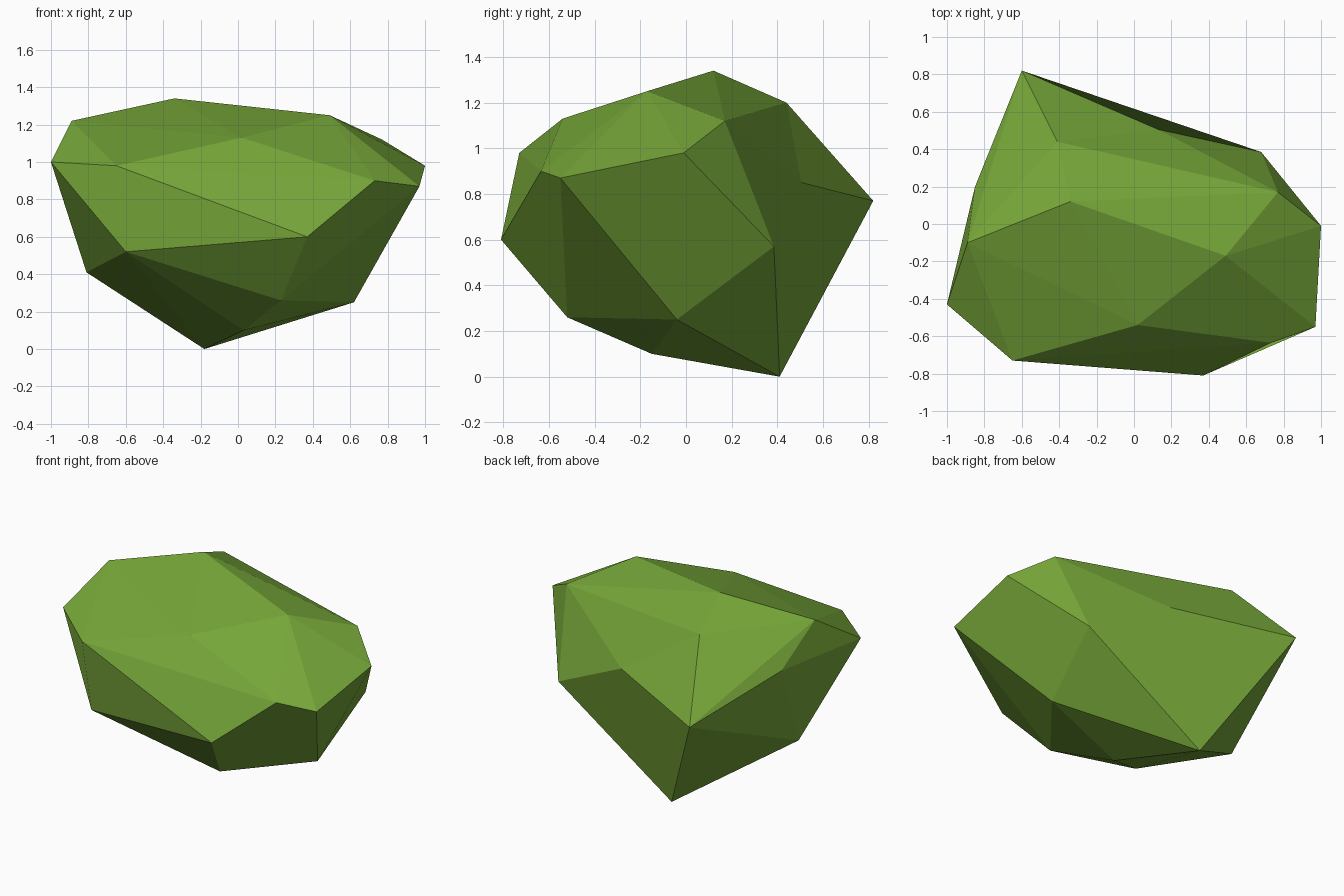
import bpy
import bmesh

default_cube = bpy.data.objects.get("Cube")
if default_cube:
    bpy.data.objects.remove(default_cube, do_unlink=True)


def make_material(name, colour):
    material = bpy.data.materials.new(name)
    material.use_nodes = True
    material.diffuse_color = colour
    shader = material.node_tree.nodes["Principled BSDF"]
    shader.inputs["Base Color"].default_value = colour
    shader.inputs["Roughness"].default_value = 1
    return material


# Corner points of the faceted clump, each with a letter
corners = {
    # upper left side and crown
    "A": (-1, -.43, 1), "B": (-.89, -.1, 1.22), "C": (-.34, .12, 1.34),
    "D": (.49, -.17, 1.25), "E": (.77, .17, 1.12), "U": (-.41, .44, 1.2),
    # front and side rim
    "F": (1, -.01, .98), "G": (.97, -.55, .87), "H": (.73, -.635, .9),
    "I": (.37, -.81, .6), "J": (-.65, -.73, .98), "K": (.02, -.54, 1.13),
    # underside
    "L": (-.6, -.7, .52), "M": (-.81, -.04, .41), "N": (-.18, .41, 0),
    "O": (.62, -.04, .25), "P": (.23, -.52, .26), "Q": (.03, -.15, .1),
    # back
    "R": (-.6, .82, .77), "S": (.68, .385, .57), "T": (.13, .505, .85),
    "V": (-.85, .2, .98),
}

bm = bmesh.new()
vert = {letter: bm.verts.new(point) for letter, point in corners.items()}

# Wrap the body in a hull; the shallow back dent T is worked in afterwards
hull_points = [v for letter, v in vert.items() if letter != "T"]
bmesh.ops.convex_hull(bm, input=hull_points)


def rebuild_patch(patch, new_faces):
    """Replace the faces lying wholly within a patch of corners."""
    inside = {vert[letter] for letter in patch}
    old_faces = [f for f in bm.faces if set(f.verts) <= inside]
    bmesh.ops.delete(bm, geom=old_faces, context="FACES")
    for outline in new_faces.split():
        bm.faces.new([vert[letter] for letter in outline])


# Broad four-sided facets, and the dented back
for quad in ("JALI", "FGOS", "IPGH"):
    rebuild_patch(quad, quad)
rebuild_patch("RSEUNT", "UTR UET TES RTSN")

bmesh.ops.recalc_face_normals(bm, faces=bm.faces[:])
for face in bm.faces:
    face.smooth = False

mesh = bpy.data.meshes.new("leafy_bush")
bm.to_mesh(mesh)
bm.free()
mesh.materials.append(make_material("leaf green", (.18, .38, .04, 1)))
bush = bpy.data.objects.new("leafy_bush", mesh)
bpy.context.collection.objects.link(bush)
